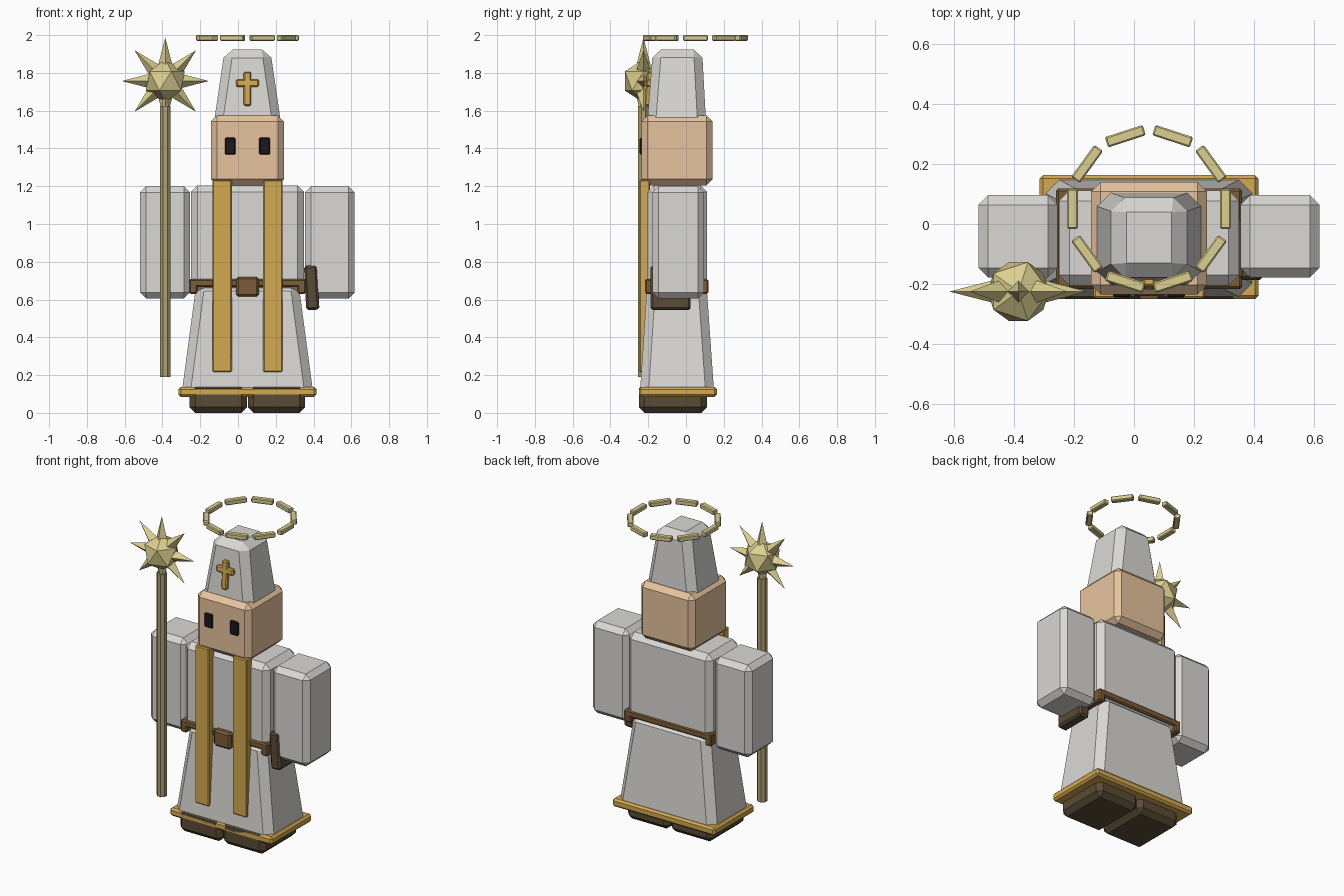
import bpy, bmesh
from math import pi, sin, cos, radians
from mathutils import Matrix, Vector

if "Cube" in bpy.data.objects:
    bpy.data.objects.remove(bpy.data.objects["Cube"])


def material(name, r, g, b):
    m = bpy.data.materials.new(name)
    m.diffuse_color = (r, g, b, 1)
    m.use_nodes = True
    m.node_tree.nodes["Principled BSDF"].inputs["Base Color"].default_value = m.diffuse_color
    return m


CLOTH = material("cloth", 0.70, 0.69, 0.66)
GOLD = material("gold", 0.66, 0.40, 0.08)
SKIN = material("skin", 0.80, 0.55, 0.34)
LEATHER = material("leather", 0.20, 0.11, 0.04)
DARK = material("dark_leather", 0.10, 0.07, 0.035)
BLACK = material("eye_black", 0.01, 0.01, 0.013)
BRASS = material("brass", 0.72, 0.63, 0.28)
WOOD = material("wood", 0.44, 0.36, 0.17)


def finish(name, bm, mat, matrix=None):
    bmesh.ops.recalc_face_normals(bm, faces=bm.faces)
    me = bpy.data.meshes.new(name)
    bm.to_mesh(me)
    bm.free()
    me.materials.append(mat)
    ob = bpy.data.objects.new(name, me)
    if matrix:
        ob.matrix_world = matrix
    bpy.context.collection.objects.link(ob)
    return ob


def block(name, x, y, z, mat, bevel=0.0, top=None, rot=None):
    """Chamfered box between ranges; top = (x range, y range) makes it taper."""
    c = Vector((sum(x) / 2, sum(y) / 2, sum(z) / 2))
    bm = bmesh.new()
    bmesh.ops.create_cube(bm, size=1)
    for v in bm.verts:
        xr, yr = top if (top and v.co.z > 0) else (x, y)
        v.co = Vector((xr[v.co.x > 0], yr[v.co.y > 0], z[v.co.z > 0])) - c
    if bevel:
        bmesh.ops.bevel(bm, geom=bm.edges[:], offset=bevel, segments=1,
                        profile=0.5, affect='EDGES')
    return finish(name, bm, mat, Matrix.Translation(c) @ (rot or Matrix()))


def cone(name, r1, r2, depth, sides, mat, matrix):
    bm = bmesh.new()
    bmesh.ops.create_cone(bm, cap_ends=True, segments=sides,
                          radius1=r1, radius2=r2, depth=depth)
    return finish(name, bm, mat, matrix)


CX = 0.05  # the figure stands slightly right of centre

# Head and tall hat
block("head", (-0.143, 0.243), (-0.235, 0.14), (1.205, 1.575), SKIN, 0.032)
block("hat", (-0.13, 0.23), (-0.207, 0.107), (1.52, 1.925), CLOTH, 0.045,
      top=((-0.07, 0.17), (-0.175, 0.085)))

# Torso, robe skirt and gold hem
block("torso", (-0.25, 0.35), (-0.205, 0.112), (0.64, 1.205), CLOTH, 0.035)
block("skirt", (-0.30, 0.40), (-0.245, 0.15), (0.09, 0.69), CLOTH, 0.045,
      top=((-0.22, 0.32), (-0.205, 0.108)))
block("hem", (-0.315, 0.415), (-0.25, 0.163), (0.085, 0.137), GOLD, 0.012)

# Belt with lower side pieces and buckle
block("belt", (-0.26, 0.36), (-0.217, 0.118), (0.667, 0.71), LEATHER, 0.008)
block("belt_buckle", (-0.01, 0.11), (-0.24, -0.19), (0.615, 0.72), LEATHER, 0.012)

# Parts mirrored about the centre of the body
for side, s in (("left", -1), ("right", 1)):
    def rng(a, b):
        return tuple(sorted((CX + s * a, CX + s * b)))
    block(side + "_arm", rng(0.305, 0.568), (-0.178, 0.096), (0.605, 1.2), CLOTH, 0.032)
    block(side + "_belt_side", rng(0.265, 0.31), (-0.217, 0.118), (0.63, 0.71), LEATHER, 0.008)
    block(side + "_eye", rng(0.062, 0.12), (-0.245, -0.225), (1.367, 1.457), BLACK, 0.006)
    block(side + "_sash", rng(0.083, 0.185), (-0.248, -0.19), (0.217, 1.233), GOLD, 0.006)
    block(side + "_shoe", rng(0.002, 0.306), (-0.25, 0.11), (0.0, 0.158), DARK, 0.03)

# Cross on the hat, leaning back with its front face
lean = Matrix.Rotation(radians(-4), 4, 'X')
block("cross_upright", (0.03, 0.07), (-0.213, -0.165), (1.625, 1.805), GOLD, 0.007, rot=lean)
block("cross_bar", (-0.01, 0.11), (-0.211, -0.165), (1.725, 1.765), GOLD, 0.007, rot=lean)

# Pouch carried at the hip
block("hip_pouch", (0.355, 0.425), (-0.187, 0.025), (0.545, 0.78), DARK, 0.012,
      rot=Matrix.Rotation(radians(-3), 4, 'Y'))

# Staff with spiked ball
SX, SY, BZ = -0.385, -0.225, 1.757
cone("staff_pole", 0.031, 0.031, 1.435, 8, WOOD,
     Matrix.Translation((SX, SY, 0.9075)) @ Matrix.Rotation(pi / 8, 4, 'Z'))
cone("staff_collar", 0.022, 0.022, 0.08, 8, BRASS, Matrix.Translation((SX, SY, 1.64)))
bm = bmesh.new()
bmesh.ops.create_icosphere(bm, subdivisions=1, radius=0.115)
finish("staff_ball", bm, BRASS, Matrix.Translation((SX, SY, BZ)))
for i in range(8):
    turn = Matrix.Rotation(i * pi / 4, 4, 'Y')
    cone("staff_spike", 0.04, 0, 0.155, 4, BRASS,
         Matrix.Translation((SX, SY, BZ)) @ turn @ Matrix.Translation((0, 0, 0.1525)))

# Floating ring of ten bars
for i in range(10):
    a = i * pi / 5
    ob = block("halo_bar", (-0.018, 0.018), (-0.066, 0.066), (1.97, 2.0), BRASS, 0.005)
    ob.matrix_world = (Matrix.Translation((CX + 0.255 * cos(a), 0.05 + 0.255 * sin(a), 1.985))
                       @ Matrix.Rotation(a, 4, 'Z'))
